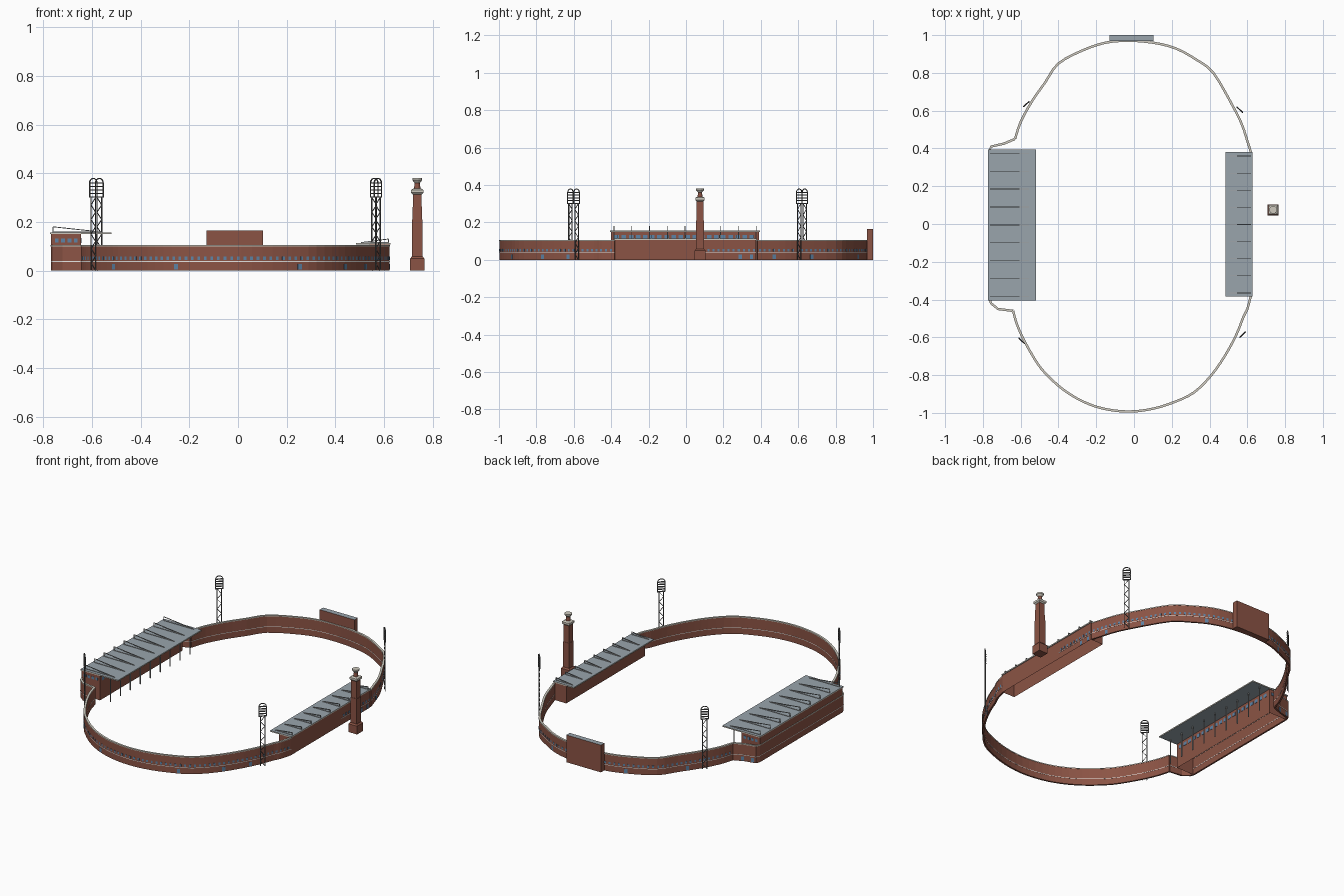
import bpy, bmesh, math
from mathutils import Vector, Matrix

if "Cube" in bpy.data.objects:
    bpy.data.objects.remove(bpy.data.objects["Cube"])


def material(name, r, g, b):
    m = bpy.data.materials.new(name)
    m.use_nodes = True
    m.diffuse_color = (r, g, b, 1)
    node = next(n for n in m.node_tree.nodes if n.type == "BSDF_PRINCIPLED")
    node.inputs["Base Color"].default_value = (r, g, b, 1)
    node.inputs["Roughness"].default_value = 0.9
    return m


brick = material("red brick", 0.26, 0.088, 0.059)
stone = material("pale stone", 0.62, 0.59, 0.52)
white = material("white paint", 0.8, 0.8, 0.78)
sheet = material("roof sheet", 0.32, 0.375, 0.415)
steel = material("dark steel", 0.14, 0.14, 0.14)
pale_steel = material("pale steel", 0.36, 0.37, 0.37)
glass = material("blue glass", 0.11, 0.23, 0.38)


def finish(name, bm, *mats):
    mesh = bpy.data.meshes.new(name)
    bm.to_mesh(mesh)
    bm.free()
    for m in mats:
        mesh.materials.append(m)
    ob = bpy.data.objects.new(name, mesh)
    bpy.context.collection.objects.link(ob)
    return ob


def block(bm, lo, hi):
    lo, hi = Vector(lo), Vector(hi)
    mat = Matrix.Translation((lo + hi) / 2) @ Matrix.Diagonal((hi - lo).to_4d())
    bmesh.ops.create_cube(bm, size=1, matrix=mat)


def plate(bm, centre, size, angle=0):
    mat = (Matrix.Translation(centre) @ Matrix.Rotation(angle, 4, "Z")
           @ Matrix.Diagonal((*size, 1)))
    bmesh.ops.create_cube(bm, size=1, matrix=mat)


def rod(bm, a, b, width):
    a, b = Vector(a), Vector(b)
    turn = (b - a).to_track_quat("Z", "Y").to_matrix().to_4x4()
    scale = Matrix.Diagonal((width, width, (b - a).length, 1))
    bmesh.ops.create_cube(bm, size=1, matrix=Matrix.Translation((a + b) / 2) @ turn @ scale)


def smooth_path(points, steps=3):
    p = [Vector(q) for q in points]
    p = [2 * p[0] - p[1]] + p + [2 * p[-1] - p[-2]]
    out = []
    for a, b, c, d in zip(p, p[1:], p[2:], p[3:]):
        for i in range(steps):
            t = i / steps
            out.append(b + (c - a) * t / 2 + (a * 2 - b * 5 + c * 4 - d) * t**2 / 2
                       + (b * 3 - a - c * 3 + d) * t**3 / 2)
    return out + [p[-2]]


def ribbon(bm, path, thick, z0, z1):
    rings = []
    for i, q in enumerate(path):
        t = (path[min(i + 1, len(path) - 1)] - path[max(i - 1, 0)]).normalized()
        n = Vector((t.y, -t.x)) * thick / 2
        rings.append([bm.verts.new((*(q + n * s), z))
                      for s, z in ((1, z0), (1, z1), (-1, z1), (-1, z0))])
    for r, s in zip(rings, rings[1:]):
        for k in range(4):
            j = (k + 1) % 4
            bm.faces.new((r[k], r[j], s[j], s[k]))
    bm.faces.new(rings[0])
    bm.faces.new(rings[-1])
    bmesh.ops.recalc_face_normals(bm, faces=bm.faces)


def along(path, spacing):
    # Evenly spaced places on a path, with heading
    left = spacing / 2
    for a, b in zip(path, path[1:]):
        d = b - a
        while left < d.length:
            yield a + d.normalized() * left, math.atan2(d.y, d.x)
            left += spacing
        left -= d.length


def wall_plate(bm, place, wide, z, tall):
    q, angle = place
    n = Vector((math.sin(angle), -math.cos(angle))) * 0.0048
    plate(bm, (*(q + n), z), (wide, 0.002, tall), angle)


# Perimeter wall: two curved ends, and a straight run behind the large stand
back_curve = smooth_path([
    (.619, .38), (.6, .44), (.57, .53), (.52, .63), (.42, .8), (.33, .87), (.22, .93),
    (.1, .96), (-.03, .97), (-.15, .96), (-.27, .92), (-.4, .85), (-.47, .75),
    (-.54, .65), (-.6, .54), (-.63, .45)])
front_curve = smooth_path([
    (-.64, -.46), (-.62, -.53), (-.58, -.62), (-.51, -.74), (-.45, -.81), (-.37, -.88),
    (-.27, -.94), (-.16, -.978), (-.03, -.993), (.1, -.978), (.22, -.94), (.32, -.89),
    (.41, -.8), (.48, -.7), (.54, -.59), (.58, -.49), (.6, -.45), (.619, -.38)])
stand_run = [Vector(p) for p in (
    (-.63, .45), (-.69, .425), (-.757, .41), (-.764, .39),
    (-.764, -.4), (-.757, -.42), (-.72, -.45), (-.64, -.46))]

wall, coping, course, panes, doors = (bmesh.new() for _ in range(5))
for path in (back_curve, stand_run, front_curve):
    ribbon(wall, path, 0.010, 0, 0.1)
    ribbon(coping, path, 0.0125, 0.1, 0.105)
    ribbon(course, path, 0.0115, 0.036, 0.039)
for path in (back_curve, front_curve):
    for place in along(path, .027):
        wall_plate(panes, place, .011, .051, .013)
for path, spots in ((front_curve, (-.51, -.25, .25, .44, .52)), (stand_run, (-.74, -.68)),
                    (back_curve, (-.5, -.25, .25, .5, .59))):
    for x in spots:
        place = min(reversed(list(along(path, .01))), key=lambda p: abs(p[0].x - x))
        wall_plate(doors, place, .018, .016, .024)
finish("perimeter_wall", wall, brick)
finish("wall_coping", coping, stone)
finish("wall_string_course", course, white)
finish("wall_windows", panes, glass)
finish("wall_doors", doors, glass)


def stand(name, outer, inner, edge, y0, y1, z, rise, ribs):
    """Open-based brick shell with an overhanging roof hung from sloping ties."""
    bm = bmesh.new()
    block(bm, (min(outer, inner), y0 + .005, 0), (max(outer, inner), y1 - .005, z))
    bm.normal_update()
    base = [f for f in bm.faces if f.normal.z < -0.5]
    bmesh.ops.delete(bm, geom=base, context="FACES_ONLY")
    finish(name + "_building", bm, brick)
    # Roof sheet with pale edges
    bm = bmesh.new()
    eave = outer + math.copysign(.004, outer)
    block(bm, (min(eave, edge), y0, z), (max(eave, edge), y1, z + 0.007))
    bm.normal_update()
    for f in bm.faces:
        f.material_index = int(abs(f.normal.z) < 0.5)
    finish(name + "_roof", bm, sheet, stone)
    bm = bmesh.new()
    for i in range(ribs):
        y = y0 + .02 + (y1 - y0 - .04) * i / (ribs - 1)
        back = outer + (edge - outer) * 0.03
        tip = outer + (edge - outer) * 0.85
        rod(bm, (back, y, z), (back, y, z + rise), 0.0035)
        rod(bm, (back, y, z + rise), (tip, y, z + 0.008), 0.0035)
        rod(bm, (back, y, z + 0.008), (tip, y, z + 0.008), 0.0035)
    finish(name + "_roof_ties", bm, pale_steel)


stand("large_stand", -.768, -.645, -.52, -.405, .395, .15, .03, 9)
stand("small_stand", .623, .54, .485, -.385, .38, .107, .023, 9)

# Large stand columns and windows
bm = bmesh.new()
for i in range(9):
    y = -.385 + .095 * i
    rod(bm, (-.585, y, 0), (-.585, y, .15), 0.005)
finish("large_stand_columns", bm, pale_steel)
bm = bmesh.new()
for i in range(20):
    plate(bm, (-.645, -.37 + .038 * i, .124), (.003, .024, .02))
for i in range(4):
    for y in (-.4, .39):
        plate(bm, (-.745 + .026 * i, y, .124), (.016, .003, .016))
finish("large_stand_windows", bm, glass)

# Small stand street front: string course, windows and doors on one end
bm = bmesh.new()
block(bm, (.62, .1, .036), (.6245, .378, .039))
finish("small_stand_string_course", bm, white)
bm = bmesh.new()
for i in range(10):
    plate(bm, (.623, .12 + .027 * i, .051), (.003, .011, .013))
for i in range(2):
    plate(bm, (.623, .29 + .06 * i, .016), (.003, .018, .024))
finish("small_stand_windows", bm, glass)

# Scoreboard with sheet metal top
bm = bmesh.new()
block(bm, (-.13, .968, 0), (.102, 1, .165))
bm.normal_update()
for f in bm.faces:
    f.material_index = int(f.normal.z > 0.5)
finish("scoreboard", bm, brick, sheet)


# Brick tower
def stack(name, mat, sections, sides):
    bm = bmesh.new()
    for z0, z1, r0, r1 in sections:
        k = math.sqrt(2) if sides == 4 else 1
        place = Matrix.Translation((.737, .075, (z0 + z1) / 2)) @ Matrix.Rotation(math.pi / 4, 4, "Z")
        bmesh.ops.create_cone(bm, cap_ends=True, segments=sides, radius1=r0 * k,
                              radius2=r1 * k, depth=z1 - z0, matrix=place)
    finish(name, bm, mat)


stack("tower_shaft", brick, [(0, .05, .029, .029), (.05, .058, .029, .022),
                             (.058, .21, .021, .021), (.21, .315, .019, .018)], 4)
stack("tower_cornice", stone, [(.313, .32, .018, .025), (.32, .332, .025, .025),
                               (.332, .337, .025, .016)], 4)
stack("tower_drum", brick, [(.335, .362, .014, .011)], 12)
stack("tower_crown", stone, [(.36, .372, .011, .021), (.372, .38, .021, .021)], 12)

# Floodlight masts, turned to face the pitch
for name, x, y in (("back_right", -.57, .635), ("back_left", .56, .605),
                   ("front_right", -.595, -.618), ("front_left", .575, -.585)):
    bm = bmesh.new()
    for s in (-1, 1):
        rod(bm, (s * .013, 0, 0), (s * .013, 0, .3), .004)
        rod(bm, (s * .021, 0, .3), (s * .021, 0, .36), .004)
    for i in range(10):
        s = 1 if i % 2 else -1
        rod(bm, (-s * .013, 0, .03 * i), (s * .013, 0, .03 * i + .03), .0028)
    for i in range(5):
        plate(bm, (0, 0, .302 + .0145 * i), (.042, .007, .005))
    arch = [(.021 * math.cos(math.pi * i / 8), 0, .36 + .019 * math.sin(math.pi * i / 8))
            for i in range(9)]
    for a, b in zip(arch, arch[1:]):
        rod(bm, a, b, .004)
    mast = finish(name + "_floodlight_mast", bm, steel)
    mast.location = (x, y, 0)
    mast.rotation_euler.z = math.atan2(x, -y)
